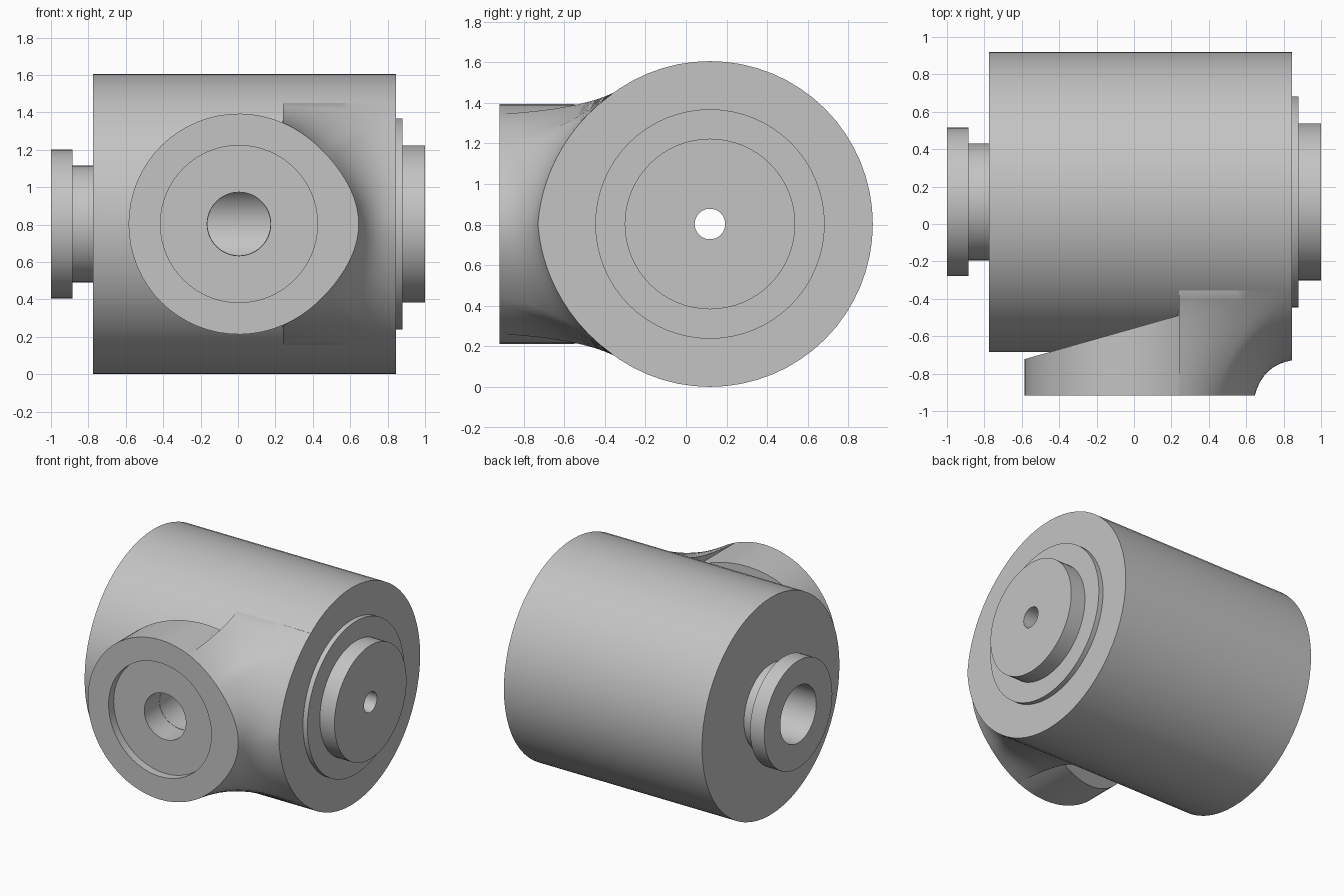
import bpy, bmesh
from math import sin, cos, pi, sqrt, acos, radians
from mathutils import Vector

if "Cube" in bpy.data.objects:
    bpy.data.objects.remove(bpy.data.objects["Cube"])

CY, CZ, R = 0.118, 0.803, 0.802      # body axis and radius
PX, PR, FRONT = 0.005, 0.59, -0.918  # port axis, radius and front plane
SPLIT_X, END_X = 0.24, 0.844

grey = bpy.data.materials.new("machined_grey")
grey.use_nodes = True
grey.diffuse_color = (0.55, 0.55, 0.55, 1)
grey.node_tree.nodes["Principled BSDF"].inputs["Base Color"].default_value = grey.diffuse_color


def add_mesh(name, columns, close_column=False):
    """Skin a closed ring of equal-length point columns."""
    bm = bmesh.new()
    grid = [[bm.verts.new(p) for p in col] for col in columns]
    n = len(columns[0])
    for i, a in enumerate(grid):
        b = grid[(i + 1) % len(grid)]
        for j in range(n if close_column else n - 1):
            k = (j + 1) % n
            bm.faces.new((a[j], a[k], b[k], b[j]))
    bmesh.ops.remove_doubles(bm, verts=bm.verts, dist=0.0002)
    bmesh.ops.recalc_face_normals(bm, faces=bm.faces)
    me = bpy.data.meshes.new(name)
    bm.to_mesh(me)
    bm.free()
    ob = bpy.data.objects.new(name, me)
    bpy.context.collection.objects.link(ob)
    me.materials.append(grey)
    return ob


def smooth(ob):
    bpy.ops.object.select_all(action='DESELECT')
    ob.select_set(True)
    bpy.context.view_layer.objects.active = ob
    bpy.ops.object.shade_smooth_by_angle(angle=radians(30))


# Body with both shaft flanges and a stepped axial bore, turned around x
profile = [(1, .075), (1, .42), (.88, .42), (.88, .565), (END_X, .565), (END_X, R),
           (-.775, R), (-.775, .312), (-.885, .312), (-.885, .397), (-1, .397),
           (-1, .21), (.7, .21), (.7, .075)]
SEG = 64
body = add_mesh("main_body", [
    [(x, CY + r * cos(2 * pi * i / SEG), CZ + r * sin(2 * pi * i / SEG)) for x, r in profile]
    for i in range(SEG)], True)

# Port hole drilled from the front into the axial bore
bpy.ops.mesh.primitive_cylinder_add(vertices=48, radius=.168, depth=1.08,
                                    location=(PX, CY - .54, CZ), rotation=(pi / 2, 0, 0))
drill = bpy.context.object
drill.name = "port_drill"
drill.hide_render = True
cut = body.modifiers.new("port_hole", 'BOOLEAN')
cut.operation = 'DIFFERENCE'
cut.solver = 'EXACT'
cut.object = drill
bpy.context.view_layer.objects.active = body
bpy.ops.object.modifier_apply(modifier=cut.name)
bpy.data.objects.remove(drill)
smooth(body)


def body_y(off):
    return CY - sqrt(R * R - off * off)


def slant_y(x):
    return -.72 + .284 * (x + .575)


SPLIT = acos((SPLIT_X - PX) / PR)
FLARE_OFF = .647
STEPS = 8


def port_column(a, flared):
    """Points from the hole, over the recess and rim, to the back of the port."""
    def at(r, y):
        return Vector((PX + r * cos(a), y, CZ + r * sin(a)))

    col = [at(.17, -.58), at(.17, FRONT + .06), at(.42, FRONT + .06), at(.42, FRONT)]
    rim = at(PR + .05 * max(0, cos(a)) ** 8, FRONT)
    if flared:
        # Foot of the flare runs along the body, then down its end face
        t = abs(a) / SPLIT
        s = max(0, (t - .6) / .4)
        off = FLARE_OFF * min(1, t / .6)
        foot = Vector((END_X - (END_X - SPLIT_X) * s,
                       body_y(off) - .045 * (1 - off / FLARE_OFF),
                       CZ + (off if a > 0 else -off)))
        mid = rim.lerp(foot, .22)
        mid.y = body_y(min(abs(mid.z - CZ), .7)) - .07
    else:
        foot = Vector((rim.x, slant_y(rim.x), rim.z))
        mid = rim.lerp(foot, .5)
    for i in range(STEPS + 1):
        u = i / STEPS
        col.append(rim * (1 - u) ** 2 + mid * 2 * u * (1 - u) + foot * u * u)
    col.append(foot + Vector((0, .1 if flared else 0, 0)))
    col.append(at(.3, slant_y(PX + .3 * cos(a))))
    return col


# Front port: straight collar with a slanted back, flared into the body on one side
N = 40
flare = [port_column(-SPLIT + 2 * SPLIT * i / N, True) for i in range(N + 1)]
collar = [port_column(SPLIT + (2 * pi - 2 * SPLIT) * i / N, False) for i in range(N + 1)]
smooth(add_mesh("front_port", flare + collar))
